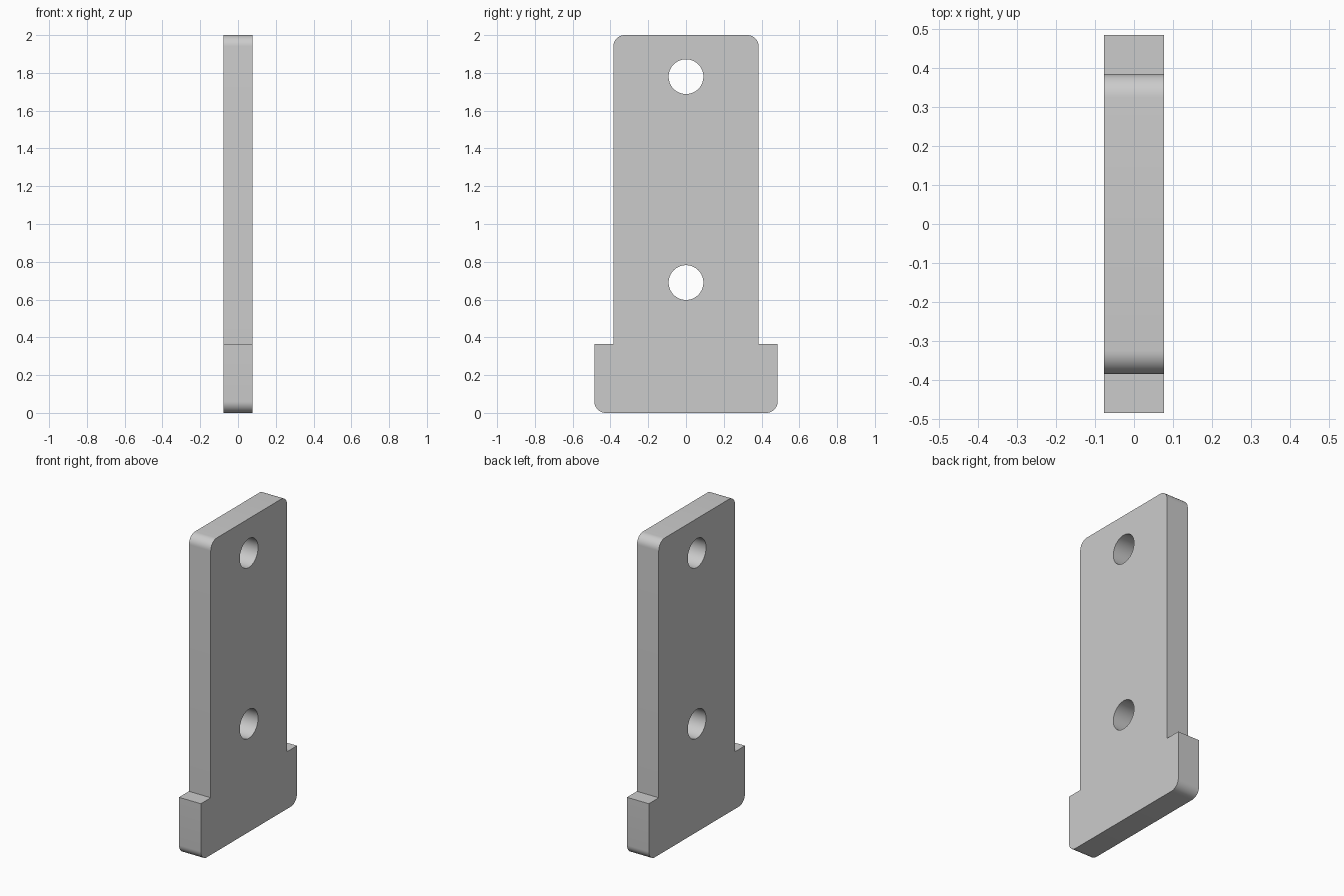
import bpy, bmesh
from math import cos, sin, pi
from mathutils import Vector

if "Cube" in bpy.data.objects:
    bpy.data.objects.remove(bpy.data.objects["Cube"], do_unlink=True)

HALF_THICK = 0.077
HALF_BODY, HALF_FOOT = 0.385, 0.485
HEIGHT, SHOULDER = 2.0, 0.365
CORNER, HOLE = 0.06, 0.092
HOLE_HEIGHTS = (0.69, 1.78)
STEPS = 10

grey = bpy.data.materials.new("light_grey")
grey.use_nodes = True
colour = (0.6, 0.6, 0.6, 1)
grey.diffuse_color = colour
grey.node_tree.nodes["Principled BSDF"].inputs["Base Color"].default_value = colour


def arc(y, z, start):
    """Quarter circle of the corner radius around (y, z)."""
    angles = [start + pi / 2 * i / STEPS for i in range(STEPS + 1)]
    return [(y + CORNER * cos(a), z + CORNER * sin(a)) for a in angles]


def make_prism(name, outline, half):
    """Extrude a (y, z) outline along x, centred on x = 0."""
    bm = bmesh.new()
    face = bm.faces.new([bm.verts.new((-half, y, z)) for y, z in outline])
    extruded = bmesh.ops.extrude_face_region(bm, geom=[face], use_keep_orig=True)
    moved = [g for g in extruded["geom"] if isinstance(g, bmesh.types.BMVert)]
    bmesh.ops.translate(bm, verts=moved, vec=Vector((2 * half, 0, 0)))
    bmesh.ops.recalc_face_normals(bm, faces=bm.faces)
    mesh = bpy.data.meshes.new(name)
    bm.to_mesh(mesh)
    bm.free()
    mesh.materials.append(grey)
    obj = bpy.data.objects.new(name, mesh)
    bpy.context.collection.objects.link(obj)
    return obj


# Plate: right half of the outline, then its mirror image
half_outline = (arc(HALF_FOOT - CORNER, CORNER, -pi / 2)
                + [(HALF_FOOT, SHOULDER), (HALF_BODY, SHOULDER)]
                + arc(HALF_BODY - CORNER, HEIGHT - CORNER, 0))
outline = half_outline + [(-y, z) for y, z in reversed(half_outline)]
plate = make_prism("mounting_plate", outline, HALF_THICK)
bpy.ops.object.select_all(action="DESELECT")
plate.select_set(True)
bpy.context.view_layer.objects.active = plate

# Two round through holes
for height in HOLE_HEIGHTS:
    angles = [2 * pi * i / 64 for i in range(64)]
    circle = [(HOLE * cos(a), height + HOLE * sin(a)) for a in angles]
    cutter = make_prism("hole_cutter", circle, HALF_THICK * 2)
    cutter.hide_render = True
    cut = plate.modifiers.new("hole", "BOOLEAN")
    cut.operation = "DIFFERENCE"
    cut.solver = "EXACT"
    cut.object = cutter
    bpy.ops.object.modifier_apply(modifier=cut.name)
    bpy.data.objects.remove(cutter, do_unlink=True)

bpy.ops.object.shade_smooth_by_angle(angle=pi / 6)
